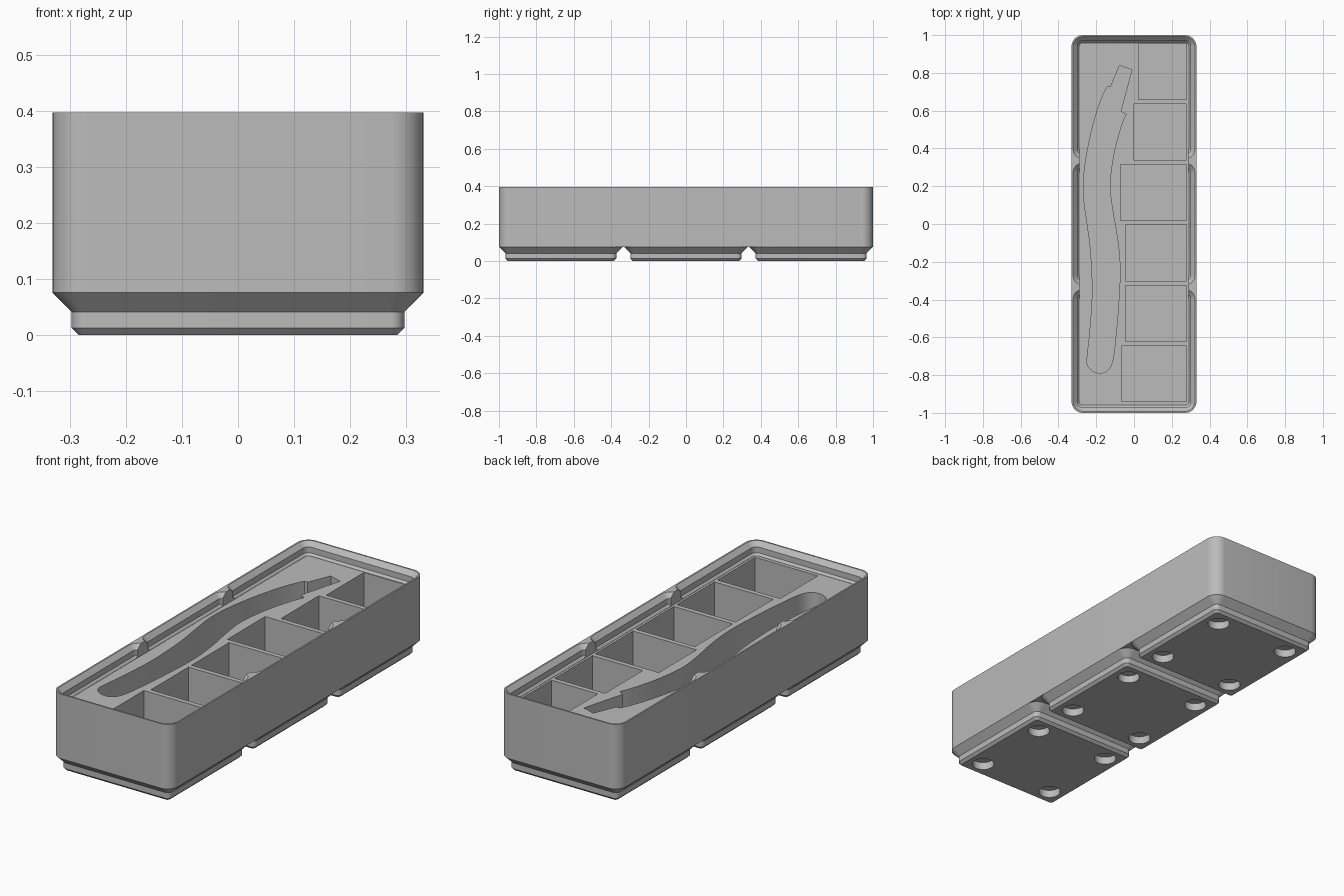
import bpy, bmesh, math

MM = 2 / 125.5           # model units per millimetre
PITCH = 42
HALF_X, HALF_Y, RADIUS = 20.75, 62.75, 3.75
FLOOR, TOP = 21, 24.9

cube = bpy.data.objects.get("Cube")
if cube:
    bpy.data.objects.remove(cube, do_unlink=True)

grey = bpy.data.materials.new("matte grey")
grey.use_nodes = True
colour = (0.5, 0.5, 0.5, 1)
grey.diffuse_color = colour
grey.node_tree.nodes["Principled BSDF"].inputs["Base Color"].default_value = colour


def rounded(hx, hy, r, steps=8):
    """Outline of a rounded rectangle."""
    pts = []
    for quarter, (sx, sy) in enumerate([(1, 1), (-1, 1), (-1, -1), (1, -1)]):
        for i in range(steps + 1):
            a = math.pi / 2 * (quarter + i / steps)
            pts.append((sx * (hx - r) + r * math.cos(a), sy * (hy - r) + r * math.sin(a)))
    return pts


def loft(name, rings, location=(0, 0, 0)):
    """Closed solid through (outline, z) rings."""
    bm = bmesh.new()
    loops = [[bm.verts.new((x, y, z)) for x, y in pts] for pts, z in rings]
    for low, high in zip(loops, loops[1:]):
        n = len(low)
        for i in range(n):
            j = (i + 1) % n
            bm.faces.new((low[i], low[j], high[j], high[i]))
    bm.faces.new(loops[0])
    bm.faces.new(loops[-1])
    bmesh.ops.recalc_face_normals(bm, faces=bm.faces)
    mesh = bpy.data.meshes.new(name)
    bm.to_mesh(mesh)
    bm.free()
    mesh.materials.append(grey)
    obj = bpy.data.objects.new(name, mesh)
    obj.location = location
    bpy.context.collection.objects.link(obj)
    return obj


def stepped(name, profile, y):
    """Rounded square cell whose inset changes with height."""
    rings = [(rounded((HALF_X - d) * MM, (HALF_X - d) * MM, (RADIUS - d) * MM), z * MM)
             for d, z in profile]
    return loft(name, rings, (0, y, 0))


def activate(obj):
    bpy.ops.object.select_all(action='DESELECT')
    obj.select_set(True)
    bpy.context.view_layer.objects.active = obj


def carve(target, cutters):
    activate(target)
    for cutter in cutters:
        cutter.hide_render = True
        mod = target.modifiers.new("cut", 'BOOLEAN')
        mod.operation, mod.solver, mod.object = 'DIFFERENCE', 'EXACT', cutter
        bpy.ops.object.modifier_apply(modifier=mod.name)
        bpy.data.objects.remove(cutter, do_unlink=True)


def spline(pts, steps=4):
    """Smooth path through the points."""
    ext = [pts[0]] + pts + [pts[-1]]
    out = []
    for a, b, c, d in zip(ext, ext[1:], ext[2:], ext[3:]):
        for i in range(steps):
            t = i / steps
            out.append(tuple(
                q + t / 2 * (r - p + t * (2 * p - 5 * q + 4 * r - s + t * (3 * (q - r) + s - p)))
                for p, q, r, s in zip(a, b, c, d)))
    return out + [pts[-1]]


# Outer body
outline = rounded(HALF_X * MM, HALF_Y * MM, RADIUS * MM)
body = loft("bin_body", [(outline, 4.75 * MM), (outline, TOP * MM)])

# Recess inside the stacking lip, then the stepped lip for each cell
inset = 2.6
recess = rounded((HALF_X - inset) * MM, (HALF_Y - inset) * MM, (RADIUS - inset) * MM)
cutters = [loft("recess_cutter", [(recess, FLOOR * MM), (recess, 30 * MM)])]
lip = [(2.55, 21.05), (1.9, 21.7), (1.9, 23.5), (0, 25.4), (0, 27)]
cells = [i * PITCH * MM for i in (-1, 0, 1)]
cutters += [stepped("lip_cutter", lip, y) for y in cells]

# Row of six pockets with a common right edge
right, pitch, depth, pocket_floor = 0.278, 0.32, 0.296, 0.09
for i, left in enumerate([0.024, 0.0, -0.071, -0.045, -0.045, -0.066]):
    y = 0.955 - i * pitch
    box = [(left, y - depth), (right, y - depth), (right, y), (left, y)]
    cutters.append(loft("pocket_cutter", [(box, pocket_floor), (box, 0.36)]))

# Curved slot for a long-handled tool
handle = [(-.042, .582), (-.071, .51), (-.108, .368), (-.127, .21), (-.114, .077),
          (-.087, -.082), (-.074, -.24), (-.082, -.426), (-.098, -.611), (-.114, -.727),
          (-.14, -.775), (-.18, -.79), (-.225, -.775), (-.249, -.738), (-.246, -.69),
          (-.23, -.532), (-.22, -.347), (-.23, -.135), (-.251, .024), (-.267, .156),
          (-.262, .288), (-.235, .447), (-.198, .59), (-.167, .675), (-.143, .725)]
tip = [(-.124, .725), (-.077, .839), (-.011, .817), (-.071, .595)]
slot = spline(handle) + tip
cutters.append(loft("slot_cutter", [(slot, 0.11), (slot, 0.36)]))
carve(body, cutters)

# Stepped feet with four round magnet holes each
parts = [body]
foot = [(2.95, 0), (2.15, 0.8), (2.15, 2.6), (0, 4.75)]
hole = rounded(3.25 * MM, 3.25 * MM, 3.2499 * MM)
for name, y in zip(("front_foot", "middle_foot", "back_foot"), cells):
    block = stepped(name, foot, y)
    offset = 13 * MM
    carve(block, [loft("hole_cutter", [(hole, -0.02), (hole, 2.4 * MM)],
                       (sx * offset, y + sy * offset, 0))
                  for sx in (-1, 1) for sy in (-1, 1)])
    parts.append(block)

for part in parts:
    activate(part)
    bpy.ops.object.shade_smooth_by_angle(angle=math.radians(30))
